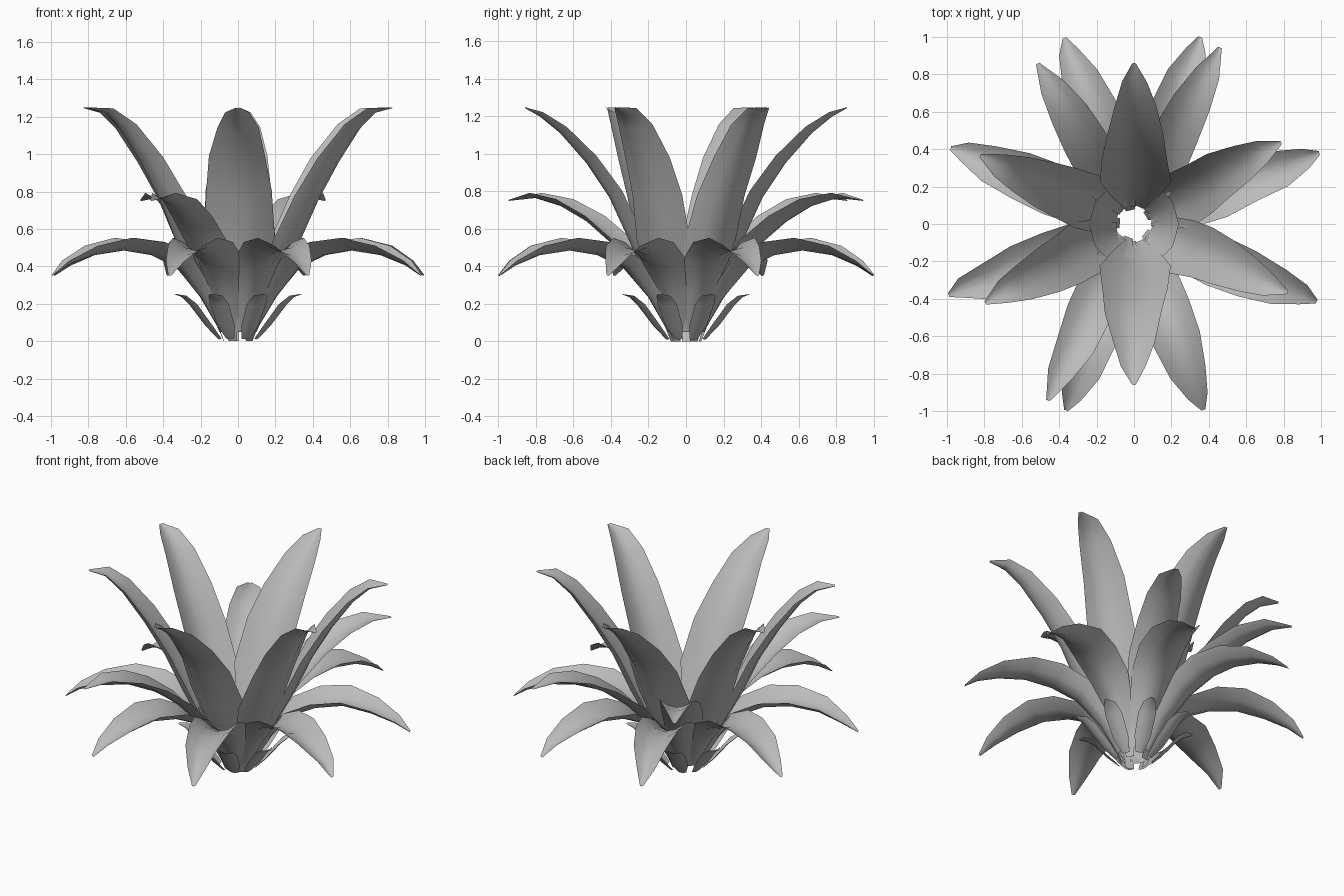
import bpy, bmesh, math, random
from mathutils import Vector

random.seed(4)
cube = bpy.data.objects.get("Cube")
if cube:
    bpy.data.objects.remove(cube)

grey = bpy.data.materials.new("leaf grey")
grey.use_nodes = True
grey.diffuse_color = (0.5, 0.5, 0.5, 1)
grey.node_tree.nodes["Principled BSDF"].inputs["Base Color"].default_value = (0.5, 0.5, 0.5, 1)


def grid_object(name, rows, closed=False):
    """Skin rows of points into one smooth-shaded surface."""
    bm = bmesh.new()
    verts = [[bm.verts.new(p) for p in row] for row in rows]
    for a, b in zip(verts, verts[1:]):
        n = len(a)
        for i in range(n if closed else n - 1):
            j = (i + 1) % n
            bm.faces.new((a[i], a[j], b[j], b[i]))
    mesh = bpy.data.meshes.new(name)
    bm.to_mesh(mesh)
    bm.free()
    mesh.materials.append(grey)
    obj = bpy.data.objects.new(name, mesh)
    bpy.context.collection.objects.link(obj)
    bpy.ops.object.select_all(action='DESELECT')
    obj.select_set(True)
    bpy.context.view_layer.objects.active = obj
    bpy.ops.object.shade_smooth_by_angle(angle=math.radians(40))
    return obj


def leaf(name, azimuth, reach, profile, cup, wobble=0.01):
    """Channelled leaf: profile holds (radius, height, width), tip last."""
    a = math.radians(azimuth)
    out = Vector((math.cos(a), math.sin(a), 0))
    side = Vector((-math.sin(a), math.cos(a), 0))
    up = Vector((0, 0, 1))
    stretch = reach / profile[-1][0]
    rows = []
    for k, (r, z, w) in enumerate(profile):
        r0, z0, _ = profile[max(k - 1, 0)]
        r1, z1, _ = profile[min(k + 1, len(profile) - 1)]
        slope = Vector((r1 - r0, z1 - z0)).normalized()
        normal = up * slope.x - out * slope.y
        middle = out * (r * stretch) + up * z
        shift = random.uniform(-wobble, wobble) if 0 < k < len(profile) - 1 else 0
        rows.append([middle + side * (t * w / 2 + shift) + normal * (cup * w * t * t)
                     for t in (-1, -0.5, 0, 0.5, 1)])
    return grid_object(name, rows)


TALL = [(0.1, 0.05, 0.09), (0.19, 0.27, 0.24), (0.3, 0.53, 0.38), (0.41, 0.77, 0.35),
        (0.53, 0.95, 0.3), (0.67, 1.11, 0.22), (0.78, 1.2, 0.13), (0.86, 1.245, 0.02)]
SIDE_TALL = [(0.1, 0.05, 0.09), (0.2, 0.25, 0.23), (0.34, 0.51, 0.31), (0.45, 0.75, 0.29),
             (0.57, 0.95, 0.26), (0.7, 1.13, 0.2), (0.8, 1.22, 0.13), (0.9, 1.245, 0.02)]
MIDDLE = [(0.1, 0.05, 0.08), (0.24, 0.32, 0.22), (0.4, 0.5, 0.25), (0.56, 0.63, 0.24),
          (0.72, 0.72, 0.21), (0.88, 0.765, 0.14), (1.03, 0.75, 0.02)]
LOW = [(0.1, 0.05, 0.08), (0.21, 0.23, 0.18), (0.35, 0.39, 0.26), (0.5, 0.46, 0.28),
       (0.66, 0.485, 0.26), (0.83, 0.46, 0.2), (0.97, 0.405, 0.11), (1.06, 0.35, 0.02)]
SCALE = [(0.11, 0.01, 0.05), (0.18, 0.08, 0.1), (0.27, 0.19, 0.11), (0.32, 0.235, 0.08),
         (0.365, 0.25, 0.02)]

# Inner ring of tall upright leaves: two straight, four with drooping tips
for az in (90, 270):
    leaf("tall_leaf", az, 0.86, TALL, 0.22)
for az in (29, 156, 208, 336):
    leaf("side_tall_leaf", az, 0.9, SIDE_TALL, 0.22)

# Middle leaves
for az, reach in ((64, 1.05), (121, 1.0), (244, 1.05)):
    leaf("middle_leaf", az, reach, MIDDLE, 0.2)

# Outer ring of arching leaves
for az in (21, 70.5, 110.5, 157.5, 201, 250, 290.5, 337):
    leaf("low_leaf", az, 1.06, LOW, 0.26)

# Small scales under the rosette
for i in range(8):
    leaf("base_scale", 22.5 + 45 * i, 0.365, SCALE, 0.12, 0)

# Joined leaf bases: an open cup
cup_rows = []
for r, z in ((0.1, 0.05), (0.17, 0.23), (0.24, 0.38)):
    cup_rows.append([(r * math.cos(i * math.tau / 12), r * math.sin(i * math.tau / 12), z)
                     for i in range(12)])
grid_object("rosette_cup", cup_rows, closed=True)

# Short root stubs below the cup
for i in range(5):
    a0, a1 = (i + 0.2) * math.tau / 5, (i + 0.7) * math.tau / 5
    grid_object("root_stub", [[(r * math.cos(a), r * math.sin(a), z) for a in (a0, a1)]
                              for r, z in ((0.08, 0), (0.1, 0.05))])
